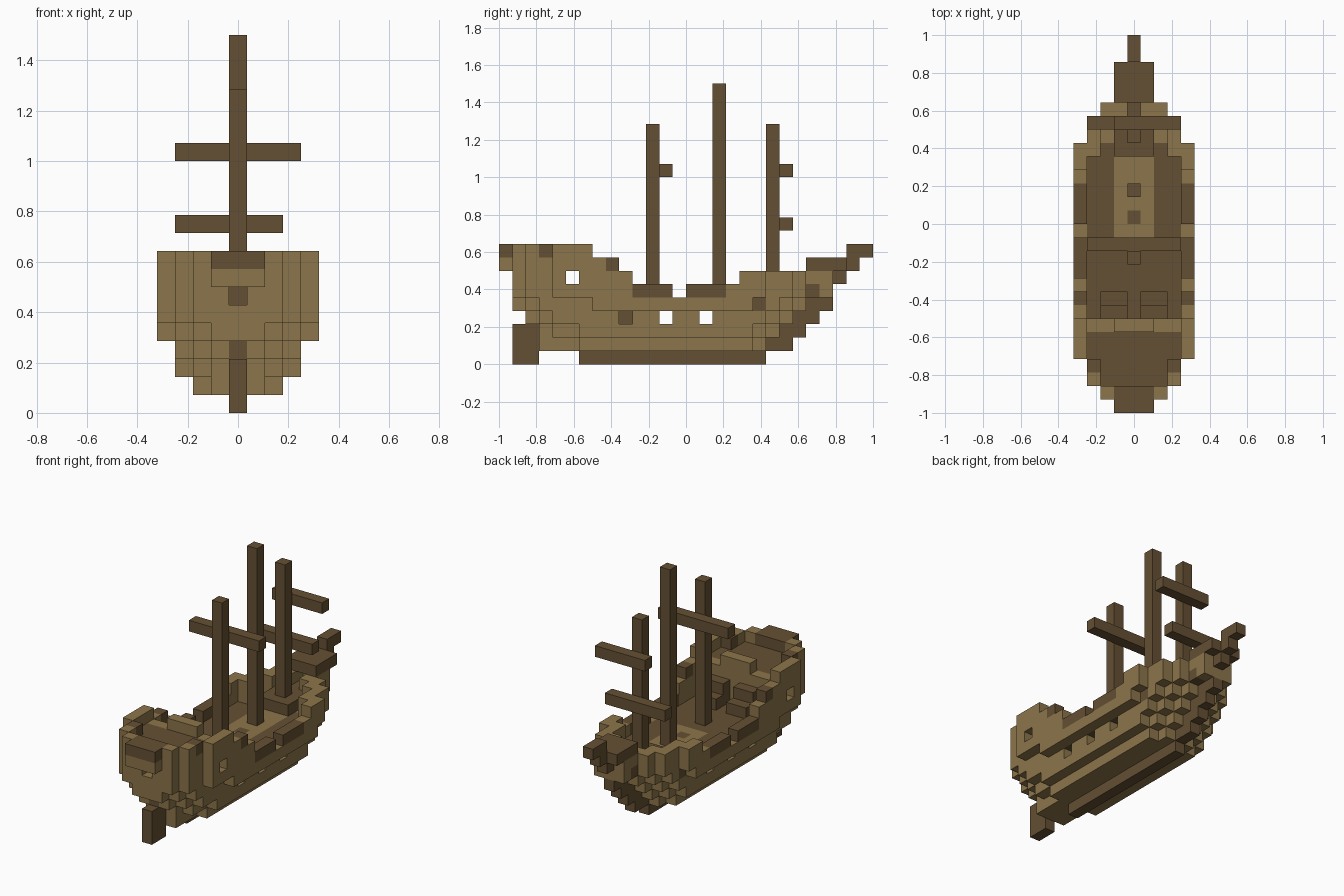
import bpy, bmesh, math
from mathutils import Vector

cube = bpy.data.objects.get("Cube")
if cube:
    bpy.data.objects.remove(cube)

U = 1 / 14          # size of one block
LENGTH = 28         # blocks from stern to bow


def material(name, rgb):
    m = bpy.data.materials.new(name)
    m.use_nodes = True
    m.diffuse_color = (*rgb, 1)
    m.node_tree.nodes["Principled BSDF"].inputs["Base Color"].default_value = (*rgb, 1)
    return m


TAN = material("light_wood", (0.265, 0.178, 0.069))
DARK = material("dark_wood", (0.130, 0.080, 0.033))

parts = {}          # part name -> (set of blocks, material)


def box(i0, i1, j0, j1, k0, k1):
    """Blocks in inclusive ranges across, along and up."""
    return {(i, j, k) for i in range(i0, i1 + 1)
            for j in range(j0, j1 + 1) for k in range(k0, k1 + 1)}


def both(i0, i1, j0, j1, k0, k1):
    """The same box on both sides of the centre line."""
    return box(i0, i1, j0, j1, k0, k1) | box(-i1, -i0, j0, j1, k0, k1)


def part(name, blocks, mat):
    """Add a part; its blocks replace those of earlier parts."""
    for other, _ in parts.values():
        other -= blocks
    parts[name] = (set(blocks), mat)


# Hull plan: for each layer, the (start, end) along the ship by distance from centre
upper = [(1, 25), (1, 25), (1, 23), (2, 22), (4, 20)]
plan = {
    1: [(3, 22), (3, 20), (6, 19)],
    2: [(3, 23), (3, 21), (4, 20), (6, 19)],
    3: [(2, 24), (2, 22), (3, 21), (4, 20)],
    4: [(1, 25), (1, 23), (2, 22), (3, 21), (7, 19)],
    5: upper, 6: upper, 7: upper, 8: upper,
}
layer = {k: {(i, j) for d, (a, b) in enumerate(rows) for j in range(a, b) for i in (-d, d)}
         for k, rows in plan.items()}


def rail_top(j):
    """Number of layers the sides reach at a station."""
    for end, top in ((7, 9), (9, 8), (10, 7), (13, 6), (14, 5), (18, 6)):
        if j < end:
            return top
    return 7


hull = set()
for k, plane in layer.items():
    for i, j in plane:
        if k >= rail_top(j):
            continue
        near = [(i + a, j + b) for a in (-1, 0, 1) for b in (-1, 0, 1)
                if k < 7 or a == 0 or b == 0]
        on_rim = any(n not in plane for n in near)
        overhang = k < 6 and (i, j) not in layer.get(k - 1, set())
        if k == 1 or on_rim or (overhang and k < 5):
            hull.add((i, j, k))
# Close the overhang under the widest strake
hull |= {(i, j, 5) for i, j in layer[5] - layer[4]}

# Gun ports and cabin windows go right through the sides
for j, k in ((9, 3), (12, 3), (15, 3), (5, 6)):
    hull -= both(2, 4, j, j, k, k)
hull -= {(0, 1, 6)}
part("hull", hull, TAN)
part("stern_box", box(-1, 1, 0, 0, 7, 7), TAN)
part("stern_box_rail", box(-1, 1, 0, 0, 8, 8), DARK)
part("stern_window_back", {(0, 2, 6)}, DARK)

# Decks
inner = layer[4]
part("main_deck", {(i, j, 4) for i, j in inner if 7 <= j < 20 and abs(i) < 4}, DARK)
part("deck_middle", box(-1, 1, 13, 18, 4, 4), TAN)
part("hatch", {(0, 14, 4)}, DARK)
part("below_deck_post", box(0, 0, 9, 9, 2, 3), DARK)
part("fore_deck", box(-1, 1, 19, 23, 5, 5), DARK)
part("poop_deck", {(i, j, 7) for i, j in layer[7] if 1 <= j < 7 and
                   all((i + s, j) in layer[7] for s in (-1, 1))}, DARK)
part("poop_aft_rail", box(-1, 1, 1, 1, 8, 8), DARK)

# Poop bulkhead, rail and steps down to the main deck
part("poop_bulkhead", box(-3, 3, 6, 6, 5, 7) - {(2, 6, 6), (-2, 6, 6)}, TAN)
part("poop_front_rail", box(-1, 1, 6, 6, 8, 8), TAN)
part("upper_steps", both(1, 2, 7, 7, 5, 6), DARK)
part("lower_steps", both(1, 2, 8, 8, 5, 5), DARK)

# Dark rail caps
part("waist_rails", both(4, 4, 10, 12, 5, 5) | both(4, 4, 14, 16, 5, 5), DARK)
part("quarter_rail_caps", both(4, 4, 8, 8, 7, 7) | both(3, 3, 3, 3, 8, 8), DARK)

# Keel, rudder, stem and bowsprit
part("keel", box(0, 0, 6, 19, 0, 0), DARK)
part("rudder", box(0, 0, 1, 2, 0, 2) | {(0, 2, 3)}, DARK)
stem = set()
for k in range(1, 5):
    end = plan[k][0][1]
    stem |= box(0, 0, end - 2, end - 1, k, k)
part("stem", stem | {(0, 25, 6)}, DARK)
part("beakhead", box(-1, 1, 22, 25, 7, 7) - box(-1, 1, 22, 22, 7, 7), DARK)
part("bowsprit", box(0, 0, 26, 26, 7, 7) | box(0, 0, 26, 27, 8, 8), DARK)

# Masts and yards
for name, j, top in (("aft", 11, 17), ("main", 16, 20), ("fore", 20, 17)):
    part(name + "_mast", box(0, 0, j, j, 5, top), DARK)
part("aft_yard", box(-3, 3, 12, 12, 14, 14), DARK)
part("fore_upper_yard", box(-1, 3, 21, 21, 14, 14), DARK)
part("fore_lower_yard", box(-3, 2, 21, 21, 10, 10), DARK)

AXES = [Vector(v) for v in ((1, 0, 0), (0, 1, 0), (0, 0, 1))]


def build(name, blocks, mat, solid):
    """Skin the blocks of a part, leaving out faces hidden against other blocks."""
    bm = bmesh.new()
    for b in sorted(blocks):
        centre = Vector((b[0], b[1] - LENGTH / 2 + 0.5, b[2] + 0.5))
        for n, axis in enumerate(AXES):
            for s in (-1, 1):
                normal = axis * s
                if tuple(int(c + d) for c, d in zip(b, normal)) in solid:
                    continue
                u = AXES[(n + 1) % 3] / 2
                v = normal.cross(u)
                mid = centre + normal / 2
                bm.faces.new([bm.verts.new((mid + p) * U)
                              for p in (-u - v, u - v, u + v, v - u)])
    bmesh.ops.remove_doubles(bm, verts=bm.verts, dist=U / 100)
    bmesh.ops.dissolve_limit(bm, angle_limit=math.radians(1),
                             verts=bm.verts, edges=bm.edges)
    mesh = bpy.data.meshes.new(name)
    bm.to_mesh(mesh)
    bm.free()
    mesh.materials.append(mat)
    bpy.context.collection.objects.link(bpy.data.objects.new(name, mesh))


everything = set().union(*(blocks for blocks, _ in parts.values()))
for part_name, (blocks, mat) in parts.items():
    if blocks:
        build(part_name, blocks, mat, everything)
